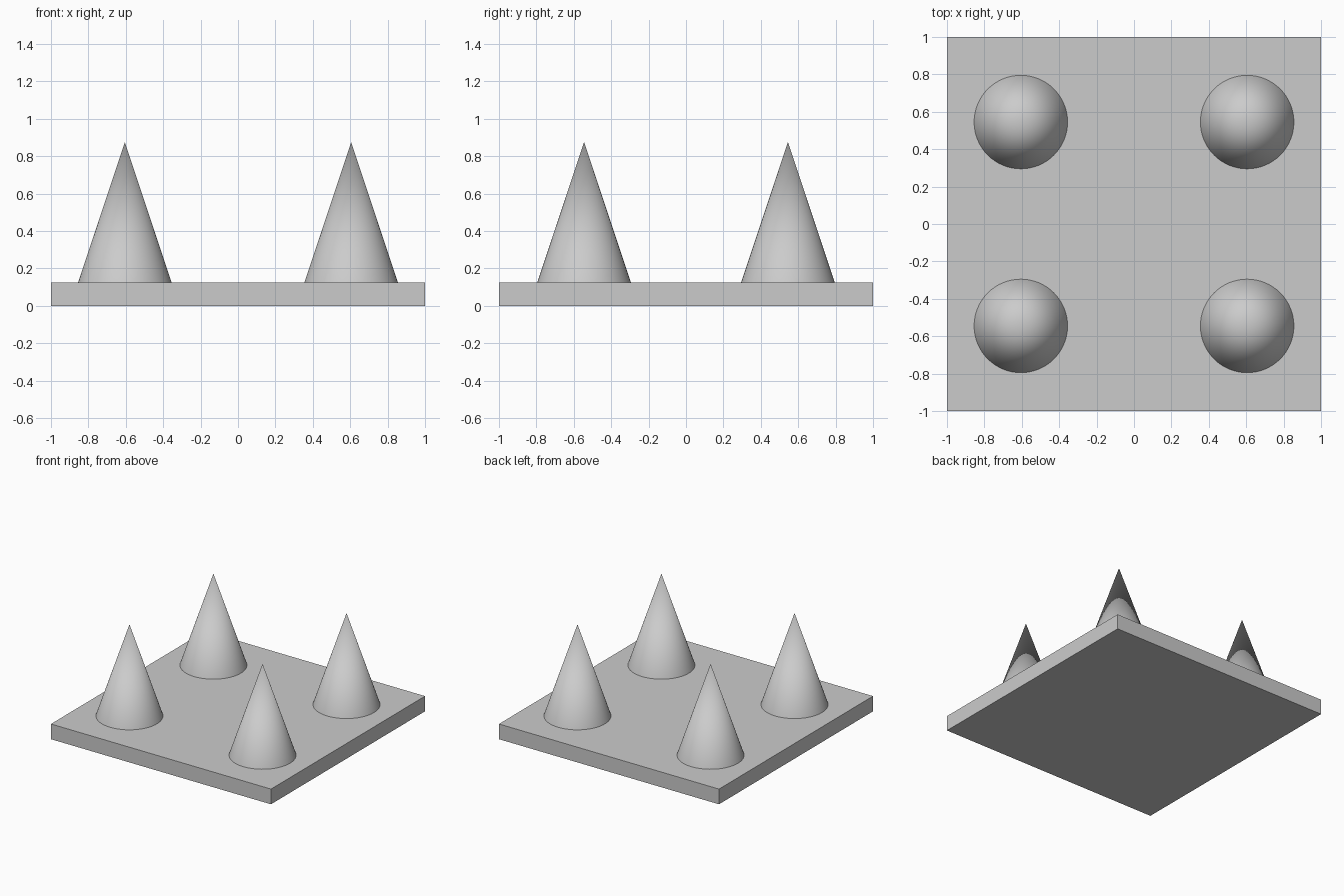
import bpy
import math

cube = bpy.data.objects.get("Cube")
if cube:
    bpy.data.objects.remove(cube, do_unlink=True)

# Single grey material
grey = bpy.data.materials.new("light_grey")
grey.use_nodes = True
colour = (0.6, 0.6, 0.6, 1)
grey.diffuse_color = colour
grey.node_tree.nodes["Principled BSDF"].inputs["Base Color"].default_value = colour

SLAB = 0.125
CONE = 0.75


def finish(name):
    obj = bpy.context.object
    obj.name = name
    obj.data.name = name
    obj.data.materials.append(grey)
    return obj


# Square base slab
bpy.ops.mesh.primitive_cube_add(size=1, location=(0, 0, SLAB / 2))
base = finish("base_slab")
base.scale = (2, 2, SLAB)
bpy.ops.object.transform_apply(location=False, rotation=False, scale=True)

# Four cones standing near the corners
for side, sx in (("left", 1), ("right", -1)):
    for end, sy in (("front", -1), ("back", 1)):
        bpy.ops.mesh.primitive_cone_add(
            vertices=64, radius1=0.25, radius2=0, depth=CONE,
            location=(sx * 0.605, sy * 0.545, SLAB + CONE / 2))
        finish(f"{end}_{side}_cone")
        bpy.ops.object.shade_smooth_by_angle(angle=math.radians(30))
